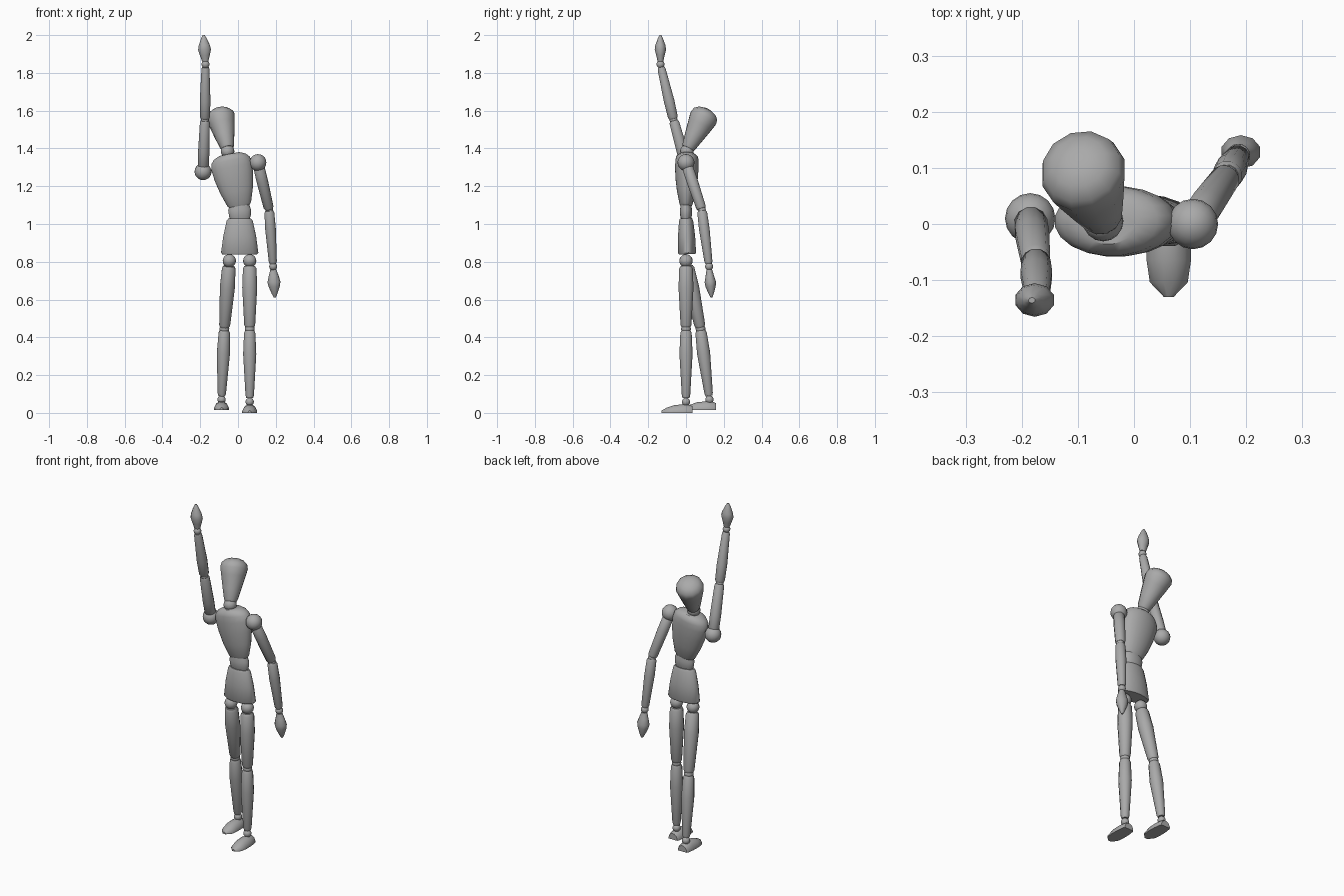
import bpy, bmesh, math
from mathutils import Vector

cube = bpy.data.objects.get("Cube")
if cube:
    bpy.data.objects.remove(cube, do_unlink=True)

grey = bpy.data.materials.new("matte grey")
grey.use_nodes = True
grey.diffuse_color = (0.4, 0.4, 0.4, 1)
grey.node_tree.nodes["Principled BSDF"].inputs["Base Color"].default_value = (0.4, 0.4, 0.4, 1)
parts = []


def finish(name, bm):
    bmesh.ops.recalc_face_normals(bm, faces=bm.faces)
    mesh = bpy.data.meshes.new(name)
    bm.to_mesh(mesh)
    bm.free()
    mesh.materials.append(grey)
    obj = bpy.data.objects.new(name, mesh)
    bpy.context.collection.objects.link(obj)
    parts.append(obj)


def loft(name, start, end, profile, sides=12, flat_base=False):
    """Elliptical sections (fraction along axis, half width, half depth)."""
    start, end = Vector(start), Vector(end)
    axis = (end - start).normalized()
    u = Vector((1, 0, 0))
    u = (u - axis * u.dot(axis)).normalized()
    v = axis.cross(u)
    bm = bmesh.new()
    rings = []
    for t, w, d in profile:
        ring = []
        for i in range(sides):
            a = math.tau * (i + 0.5) / sides
            h = max(0, math.sin(a)) if flat_base else math.sin(a)
            ring.append(bm.verts.new(start.lerp(end, t) + u * w * math.cos(a) + v * d * h))
        rings.append(ring)
    for r, s in zip(rings, rings[1:]):
        for i in range(sides):
            j = (i + 1) % sides
            bm.faces.new((r[i], r[j], s[j], s[i]))
    bm.faces.new(rings[0][::-1])
    bm.faces.new(rings[-1])
    finish(name, bm)


def ball(name, center, radius):
    bm = bmesh.new()
    bmesh.ops.create_uvsphere(bm, u_segments=16, v_segments=10, radius=radius)
    bmesh.ops.translate(bm, verts=bm.verts, vec=center)
    finish(name, bm)


def limb(name, start, end, trim_start, trim_end, r0, r1, r2):
    """Gently bulging limb, trimmed back from the joints at each end."""
    start, end = Vector(start), Vector(end)
    axis = (end - start).normalized()
    shape = ((0, r0 * 0.8), (0.04, r0), (0.35, r1), (0.96, r2), (1, r2 * 0.8))
    loft(name, start + axis * trim_start, end - axis * trim_end, [(t, r, r) for t, r in shape])


# Torso
loft("pelvis", (0.009, 0.006, 0.84), (0.009, 0, 1.03),
     [(0, 0.094, 0.044), (0.04, 0.1, 0.048), (0.5, 0.088, 0.046),
      (0.93, 0.07, 0.038), (1, 0.06, 0.032)], 20)
loft("waist", (0.012, 0, 1.02), (0.006, 0, 1.11),
     [(0, 0.05, 0.024), (0.25, 0.058, 0.031), (0.6, 0.061, 0.033), (1, 0.05, 0.026)], 20)
loft("chest", (0.01, 0, 1.09), (-0.046, 0.006, 1.37),
     [(0, 0.052, 0.026), (0.05, 0.064, 0.034), (0.3, 0.088, 0.05), (0.55, 0.104, 0.06),
      (0.76, 0.111, 0.063), (0.88, 0.105, 0.062), (0.95, 0.087, 0.058), (1, 0.055, 0.042)], 20)

# Head
ball("neck", (-0.055, 0.005, 1.385), 0.036)
loft("head", (-0.056, 0.01, 1.4), (-0.1, 0.115, 1.606),
     [(0, 0.032, 0.032), (0.05, 0.038, 0.038), (0.3, 0.052, 0.052), (0.6, 0.068, 0.068),
      (0.78, 0.077, 0.077), (0.88, 0.071, 0.071), (0.96, 0.05, 0.05), (1, 0.022, 0.022)])

# Arms: shoulder, elbow, wrist, fingertip
arms = {
    "right": ((-0.185, 0.01, 1.277), (-0.175, -0.066, 1.552),
              (-0.172, -0.135, 1.845), (-0.182, -0.136, 2.0)),
    "left": ((0.105, 0, 1.325), (0.165, 0.084, 1.075),
             (0.186, 0.122, 0.775), (0.195, 0.135, 0.612)),
}
for side, (shoulder, elbow, wrist, tip) in arms.items():
    ball(side + "_shoulder", shoulder, 0.045)
    limb(side + "_upper_arm", shoulder, elbow, 0.02, 0.005, 0.03, 0.031, 0.027)
    ball(side + "_elbow", elbow, 0.021)
    limb(side + "_forearm", elbow, wrist, 0.005, 0.015, 0.027, 0.029, 0.022)
    ball(side + "_wrist", wrist, 0.021)
    loft(side + "_hand", wrist, tip,
         [(0.1, 0.017, 0.015), (0.3, 0.027, 0.022), (0.5, 0.036, 0.03),
          (0.65, 0.031, 0.027), (0.88, 0.016, 0.014), (1, 0.006, 0.005)], 10)

# Legs: hip, knee, ankle, sole height
legs = {
    "right": ((-0.046, 0, 0.805), (-0.072, 0.077, 0.445), (-0.087, 0.124, 0.07), 0.016),
    "left": ((0.062, 0, 0.805), (0.062, 0, 0.445), (0.062, 0, 0.058), 0.0),
}
for side, (hip, knee, ankle, sole) in legs.items():
    ball(side + "_hip", hip, 0.035)
    limb(side + "_thigh", hip, knee, 0.028, 0.008, 0.037, 0.041, 0.03)
    ball(side + "_knee", knee, 0.026)
    limb(side + "_shin", knee, ankle, 0.008, 0.02, 0.031, 0.036, 0.023)
    ball(side + "_ankle", ankle, 0.022)
    x, y, _ = ankle
    loft(side + "_foot", (x, y + 0.034, sole), (x, y - 0.13, sole),
         [(0, 0.029, 0.036), (0.06, 0.035, 0.042), (0.3, 0.04, 0.047),
          (0.6, 0.041, 0.042), (0.84, 0.035, 0.028), (1, 0.009, 0.012)], 12, True)

bpy.ops.object.select_all(action='DESELECT')
for obj in parts:
    obj.select_set(True)
bpy.context.view_layer.objects.active = parts[0]
bpy.ops.object.shade_smooth_by_angle(angle=math.radians(40))
